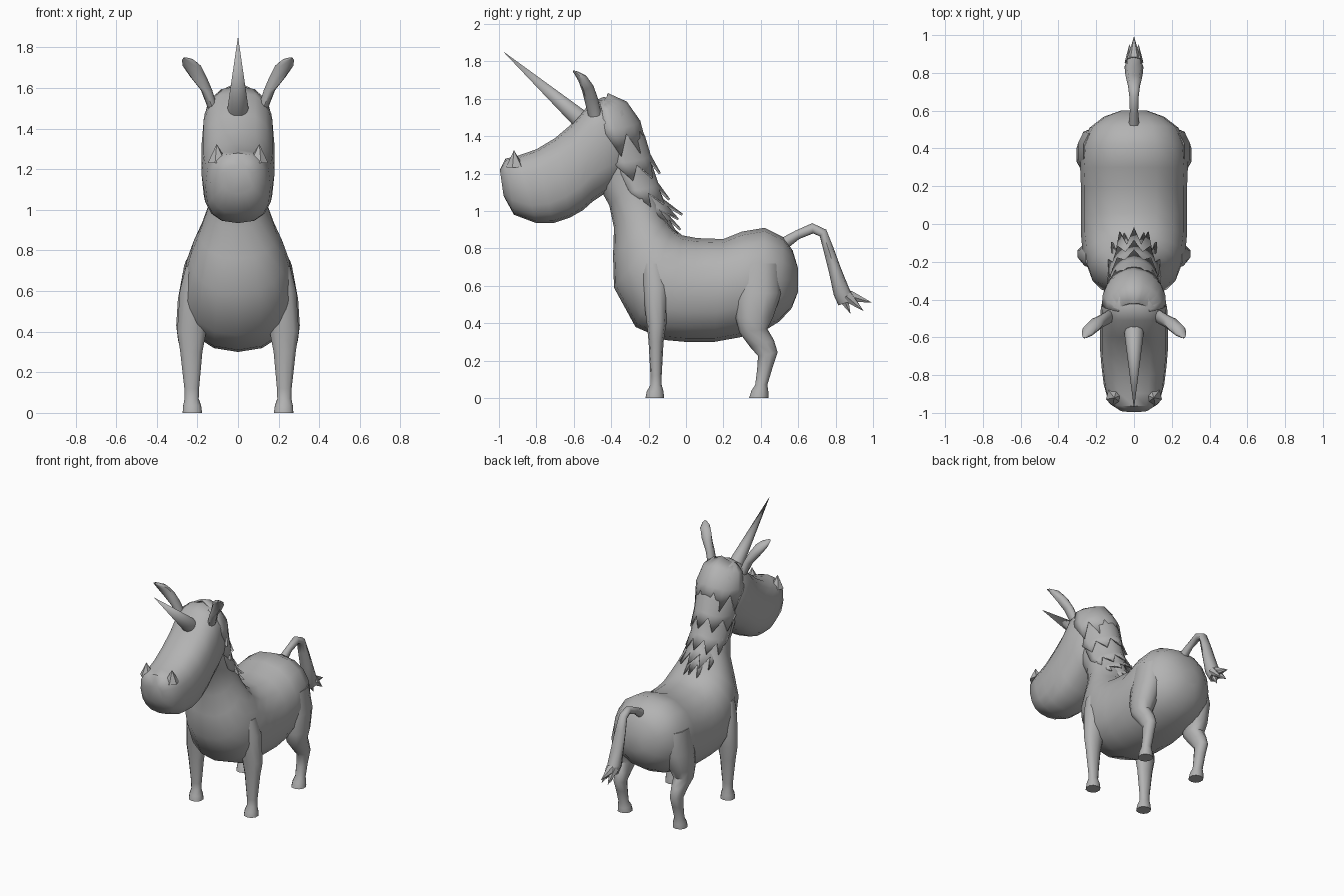
import bpy, bmesh, math
from mathutils import Vector

grey = bpy.data.materials.new("soft_grey")
grey.diffuse_color = (0.45, 0.45, 0.45, 1)


def finish(name, bm, angle=50):
    bmesh.ops.recalc_face_normals(bm, faces=bm.faces)
    me = bpy.data.meshes.new(name)
    bm.to_mesh(me)
    bm.free()
    me.materials.append(grey)
    ob = bpy.data.objects.new(name, me)
    bpy.context.collection.objects.link(ob)
    bpy.ops.object.select_all(action='DESELECT')
    ob.select_set(True)
    bpy.context.view_layer.objects.active = ob
    bpy.ops.object.shade_smooth_by_angle(angle=math.radians(angle))
    return ob


def loft(name, rings, n=12, p=0.9, side=1):
    """Each ring: one edge (y, z), opposite edge (y, z), half width, centre x."""
    bm = bmesh.new()
    loops = []
    for y1, z1, y2, z2, w, *cx in rings:
        x0 = cx[0] if cx else 0
        loop = []
        for i in range(n):
            a = 2 * math.pi * i / n
            c = math.copysign(abs(math.cos(a)) ** p, math.cos(a))
            s = math.copysign(abs(math.sin(a)) ** p, math.sin(a))
            loop.append(bm.verts.new((side * (x0 + w * s),
                                      (y1 + y2) / 2 + (y1 - y2) / 2 * c,
                                      (z1 + z2) / 2 + (z1 - z2) / 2 * c)))
        loops.append(loop)
    for a, b in zip(loops, loops[1:]):
        for i in range(n):
            j = (i + 1) % n
            bm.faces.new((a[i], a[j], b[j], b[i]))
    bm.faces.new(loops[0])
    bm.faces.new(loops[-1])
    return finish(name, bm)


def mane_tier(name, rows, n=11):
    """Arched sheet with a zigzag lower edge; row: back point y, z, half width, depth."""
    bm = bmesh.new()
    grid = []
    for r, row in enumerate(rows):
        line = []
        for i in range(n):
            y, z, w, d = row
            if r == len(rows) - 1 and i % 2 == 0:      # notch between locks
                y, z, w, d = [u * 0.8 + v * 0.2 for u, v in zip(rows[r - 1], row)]
            a = math.radians(-95 + 190 * i / (n - 1))
            line.append(bm.verts.new((w * math.sin(a), y - d * (1 - math.cos(a)),
                                      z - 0.04 * abs(math.sin(a)))))
        grid.append(line)
    for a, b in zip(grid, grid[1:]):
        for i in range(n - 1):
            bm.faces.new((a[i], a[i + 1], b[i + 1], b[i]))
    ob = finish(name, bm)
    mod = ob.modifiers.new("thickness", 'SOLIDIFY')
    mod.thickness = 0.012
    mod.offset = 0


def spike(name, base, tip, r, n=8):
    """Pointed cone between two points."""
    base, tip = Vector(base), Vector(tip)
    bm = bmesh.new()
    q = (tip - base).to_track_quat('Z', 'Y')
    ring = [bm.verts.new(base + q @ Vector((r * math.cos(2 * math.pi * i / n),
                                            r * math.sin(2 * math.pi * i / n), 0)))
            for i in range(n)]
    top = bm.verts.new(tip)
    for i in range(n):
        bm.faces.new((ring[i], ring[(i + 1) % n], top))
    bm.faces.new(ring)
    finish(name, bm)


# Torso sweeping from the rump, around the chest and up the neck
loft("body_and_neck", [
    (0.60, 0.69, 0.60, 0.57, 0.07),
    (0.57, 0.79, 0.565, 0.48, 0.16),
    (0.52, 0.86, 0.50, 0.41, 0.235),
    (0.42, 0.91, 0.42, 0.36, 0.275),
    (0.30, 0.89, 0.29, 0.325, 0.285),
    (0.20, 0.85, 0.15, 0.30, 0.28),
    (0.06, 0.855, 0.00, 0.30, 0.28),
    (-0.02, 0.87, -0.11, 0.31, 0.28),
    (-0.07, 0.91, -0.27, 0.38, 0.27),
    (-0.10, 0.95, -0.385, 0.59, 0.235),
    (-0.13, 1.01, -0.39, 0.76, 0.19),
    (-0.16, 1.09, -0.385, 0.91, 0.15),
    (-0.20, 1.21, -0.41, 1.03, 0.13),
    (-0.24, 1.36, -0.46, 1.12, 0.135),
    (-0.29, 1.50, -0.50, 1.20, 0.14)], n=16)

# Head with a long deep muzzle
loft("head", [
    (-0.27, 1.47, -0.28, 1.25, 0.08),
    (-0.34, 1.58, -0.36, 1.15, 0.15),
    (-0.44, 1.61, -0.44, 1.09, 0.175),
    (-0.51, 1.58, -0.50, 1.05, 0.18),
    (-0.60, 1.475, -0.55, 1.005, 0.18),
    (-0.70, 1.39, -0.62, 0.965, 0.18),
    (-0.80, 1.33, -0.71, 0.935, 0.172),
    (-0.90, 1.295, -0.80, 0.935, 0.16),
    (-0.965, 1.28, -0.92, 0.98, 0.135),
    (-0.995, 1.22, -0.975, 1.08, 0.075)], n=16, p=0.78)

# Horn
spike("horn", (0, -0.575, 1.50), (0, -0.98, 1.855), 0.052, 10)

# Mirrored parts
for s, label in ((1, "left"), (-1, "right")):
    spike(label + "_nostril", (s * 0.10, -0.915, 1.235), (s * 0.105, -0.92, 1.325), 0.05, 6)
    loft(label + "_ear", [
        (-0.52, 1.50, -0.45, 1.51, 0.025, 0.125),
        (-0.54, 1.58, -0.47, 1.60, 0.028, 0.155),
        (-0.555, 1.64, -0.495, 1.67, 0.04, 0.195),
        (-0.575, 1.695, -0.535, 1.725, 0.045, 0.228),
        (-0.595, 1.73, -0.575, 1.745, 0.03, 0.246),
        (-0.605, 1.745, -0.602, 1.752, 0.008, 0.262)], n=8, side=s)
    loft(label + "_front_leg", [
        (-0.24, 0.72, -0.12, 0.72, 0.06, 0.20),
        (-0.235, 0.60, -0.09, 0.60, 0.075, 0.215),
        (-0.21, 0.40, -0.105, 0.40, 0.075, 0.228),
        (-0.20, 0.30, -0.12, 0.30, 0.057, 0.23),
        (-0.19, 0.12, -0.13, 0.12, 0.038, 0.228),
        (-0.19, 0.07, -0.13, 0.07, 0.036, 0.228),
        (-0.21, 0.035, -0.12, 0.035, 0.046, 0.226),
        (-0.217, 0.0, -0.117, 0.0, 0.05, 0.225)], n=10, side=s)
    loft(label + "_hind_leg", [
        (0.27, 0.72, 0.50, 0.72, 0.08, 0.19),
        (0.26, 0.56, 0.51, 0.56, 0.085, 0.215),
        (0.265, 0.43, 0.465, 0.43, 0.08, 0.228),
        (0.285, 0.35, 0.435, 0.37, 0.066, 0.232),
        (0.345, 0.27, 0.47, 0.31, 0.048, 0.23),
        (0.385, 0.225, 0.49, 0.245, 0.042, 0.23),
        (0.38, 0.15, 0.465, 0.17, 0.038, 0.228),
        (0.37, 0.07, 0.435, 0.07, 0.036, 0.228),
        (0.35, 0.04, 0.44, 0.035, 0.046, 0.226),
        (0.337, 0.0, 0.44, 0.0, 0.05, 0.225)], n=10, side=s)

# Layered mane, each tier tucked under the one above
mane_tier("mane_crown", [(-0.42, 1.625, 0.08, 0.04), (-0.32, 1.58, 0.14, 0.12),
                         (-0.25, 1.48, 0.165, 0.17), (-0.21, 1.33, 0.155, 0.18)])
mane_tier("mane_upper", [(-0.29, 1.52, 0.12, 0.11), (-0.225, 1.40, 0.148, 0.17),
                         (-0.195, 1.30, 0.14, 0.17), (-0.14, 1.20, 0.14, 0.19)])
mane_tier("mane_middle", [(-0.23, 1.36, 0.12, 0.13), (-0.185, 1.24, 0.132, 0.15),
                          (-0.155, 1.15, 0.13, 0.14), (-0.09, 1.06, 0.135, 0.13)])
mane_tier("mane_lower", [(-0.20, 1.24, 0.10, 0.10), (-0.155, 1.13, 0.115, 0.11),
                         (-0.125, 1.06, 0.11, 0.10), (-0.02, 0.98, 0.12, 0.10)])
mane_tier("mane_tip", [(-0.17, 1.13, 0.08, 0.08), (-0.13, 1.04, 0.09, 0.08),
                       (-0.11, 0.99, 0.085, 0.08), (-0.03, 0.90, 0.08, 0.08)])

# Arched tail ending in a tuft
loft("tail", [
    (0.50, 0.85, 0.53, 0.79, 0.03),
    (0.585, 0.895, 0.605, 0.85, 0.022),
    (0.675, 0.935, 0.68, 0.88, 0.025),
    (0.75, 0.90, 0.715, 0.865, 0.032),
    (0.79, 0.80, 0.735, 0.79, 0.04),
    (0.83, 0.69, 0.765, 0.67, 0.047),
    (0.875, 0.58, 0.79, 0.55, 0.05),
    (0.91, 0.53, 0.815, 0.495, 0.035)], n=8)
for i, (x, y, z) in enumerate([(0, 0.995, 0.51), (0.025, 0.95, 0.465),
                               (-0.025, 0.95, 0.465), (0, 0.88, 0.45)]):
    spike("tail_tuft_%d" % (i + 1), (x * 0.6, 0.835 + 0.35 * (y - 0.88), 0.545), (x, y, z), 0.035, 6)
